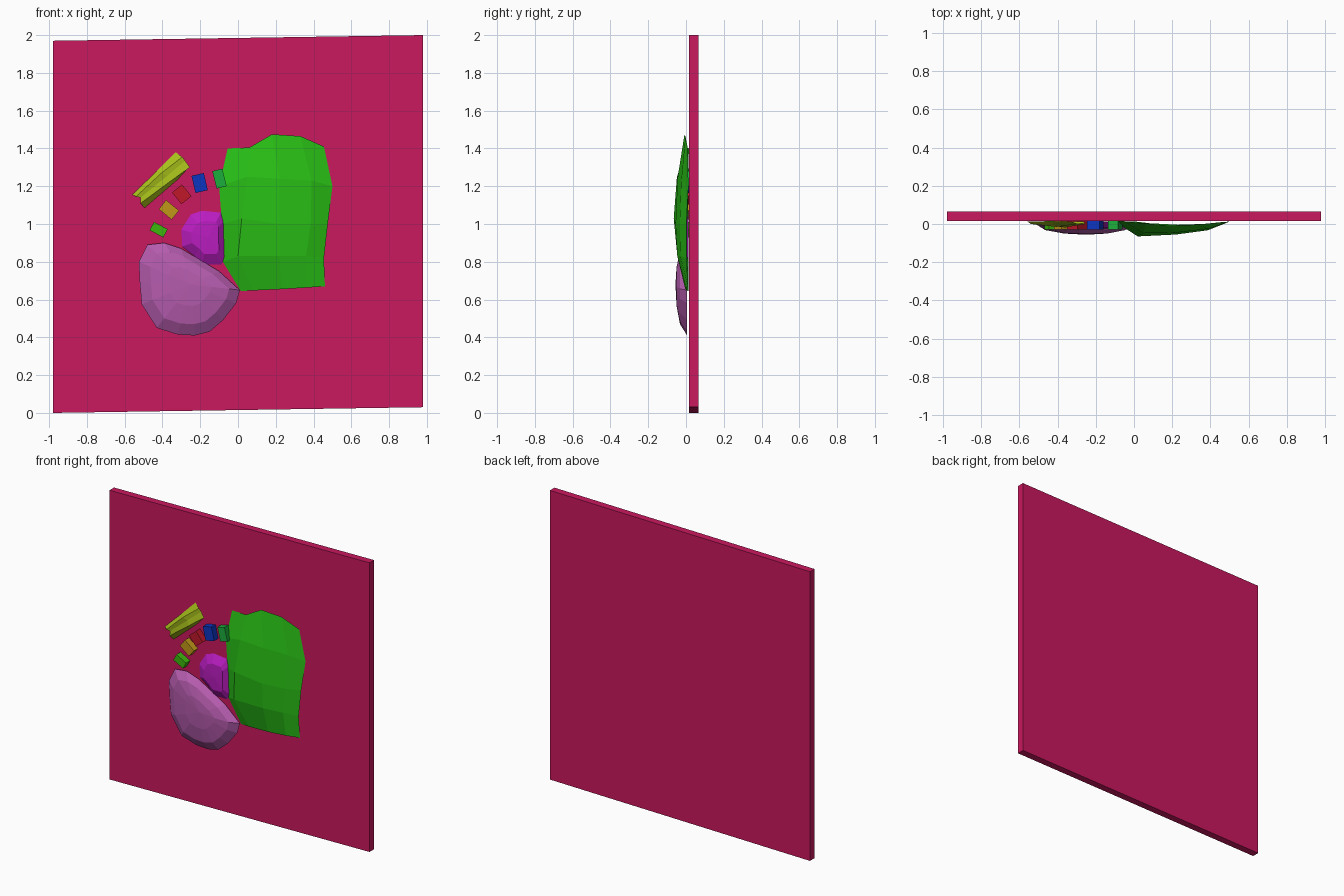
import bpy, bmesh, math
from mathutils import Matrix

if "Cube" in bpy.data.objects:
    bpy.data.objects.remove(bpy.data.objects["Cube"])

WALL_Y = 0.016


def make(name, bm, rgb):
    bmesh.ops.recalc_face_normals(bm, faces=bm.faces)
    if sum(f.normal.y for f in bm.faces) > 0.01 and name != "wall_panel":
        bmesh.ops.reverse_faces(bm, faces=bm.faces)
    me = bpy.data.meshes.new(name)
    bm.to_mesh(me)
    bm.free()
    ob = bpy.data.objects.new(name, me)
    bpy.context.collection.objects.link(ob)
    mat = bpy.data.materials.new(name + "_paint")
    mat.diffuse_color = [(c / 255) ** 2.2 for c in rgb] + [1]
    mat.use_nodes = True
    mat.node_tree.nodes["Principled BSDF"].inputs["Base Color"].default_value = mat.diffuse_color
    me.materials.append(mat)
    return ob


def sheet(name, rows, rgb):
    """Faceted shell from rows of (x, z, y) points."""
    bm = bmesh.new()
    v = [[bm.verts.new((x, y, z)) for x, z, y in r] for r in rows]
    for a, b in zip(v, v[1:]):
        for i in range(len(a) - 1):
            bm.faces.new((a[i], a[i + 1], b[i + 1], b[i]))
    return make(name, bm, rgb)


def dome(name, outline, centre, rings, peak, rgb):
    """Faceted mound: outline shrunk towards centre at rising heights."""
    bm = bmesh.new()
    cx, cz = centre
    v = [[bm.verts.new((cx + (x - cx) * s, y, cz + (z - cz) * s)) for x, z in outline]
         for s, y in rings]
    n = len(outline)
    for a, b in zip(v, v[1:]):
        for i in range(n):
            j = (i + 1) % n
            bm.faces.new((a[i], a[j], b[j], b[i]))
    top = bm.verts.new((cx, peak, cz))
    for i in range(n):
        bm.faces.new((v[-1][i], v[-1][(i + 1) % n], top))
    return make(name, bm, rgb)


# Wall panel with slightly slanted top and bottom
bm = bmesh.new()
f = bm.faces.new([bm.verts.new((x, WALL_Y, z)) for x, z in
                  ((-.98, 0), (.98, .03), (.98, 2), (-.98, 1.97))])
ext = bmesh.ops.extrude_face_region(bm, geom=[f])
bmesh.ops.translate(bm, vec=(0, 0.049, 0),
                    verts=[g for g in ext["geom"] if isinstance(g, bmesh.types.BMVert)])
make("wall_panel", bm, (200, 30, 95))

# Large green hold
sheet("large_green_hold", [
    [(-.055, 1.40, .015), (.06, 1.405, .003), (.18, 1.475, -.008), (.33, 1.465, -.003), (.455, 1.41, .008)],
    [(-.10, 1.20, .012), (.05, 1.25, -.048), (.22, 1.24, -.045), (.39, 1.23, -.025), (.50, 1.20, .013)],
    [(-.085, 1.0, .01), (.02, 1.03, -.065), (.22, 1.0, -.055), (.385, 1.0, -.033), (.475, 1.0, .002)],
    [(-.08, .80, .012), (.0, .83, -.045), (.22, .83, -.046), (.36, .83, -.03), (.455, .82, .003)],
    [(.015, .645, .012), (.08, .648, .004), (.23, .655, -.004), (.36, .663, .0), (.46, .67, .01)],
], (45, 190, 28))

# Rounded pink hold
dome("pink_hold", [
    (-.48, .89), (-.39, .90), (-.30, .87), (-.20, .81), (-.10, .75), (.01, .65),
    (-.01, .58), (-.08, .49), (-.15, .43), (-.23, .41), (-.32, .415), (-.43, .45),
    (-.51, .575), (-.52, .69), (-.525, .80)],
    (-.25, .68), [(1, .006), (.78, -.032), (.42, -.05)], -.056, (180, 92, 172))

# Small magenta hold
dome("magenta_hold", [
    (-.30, .97), (-.25, 1.05), (-.19, 1.07), (-.09, 1.06), (-.07, 1.02),
    (-.065, .82), (-.09, .785), (-.19, .785), (-.23, .83), (-.295, .88)],
    (-.16, .93), [(1, .013), (.62, -.02)], -.024, (184, 34, 190))

# Long ridged yellow hold
sheet("yellow_ridged_hold", [
    [(-.56, 1.155, .014), (-.43, 1.28, .012), (-.33, 1.38, .014)],
    [(-.54, 1.145, .0), (-.405, 1.27, -.015), (-.295, 1.355, .0)],
    [(-.515, 1.14, .002), (-.375, 1.255, -.01), (-.28, 1.335, .004)],
    [(-.515, 1.11, .0), (-.36, 1.225, -.018), (-.255, 1.30, .0)],
    [(-.495, 1.085, .014), (-.32, 1.235, .012), (-.265, 1.295, .014)],
], (166, 190, 32))

# Arc of small block holds: name, x, z, width, length, turn, colour
for name, x, z, w, l, turn, rgb in (
        ("green", -.098, 1.24, .055, .095, 14, (34, 172, 62)),
        ("blue", -.203, 1.217, .067, .093, 13, (20, 56, 190)),
        ("red", -.298, 1.157, .068, .08, 39, (190, 30, 45)),
        ("orange", -.366, 1.075, .062, .088, 51, (192, 150, 30)),
        ("lime", -.42, .97, .05, .082, 62, (64, 182, 20))):
    front = -.028
    bm = bmesh.new()
    m = (Matrix.Translation((x, (front + WALL_Y) / 2, z))
         @ Matrix.Rotation(-math.radians(turn), 4, 'Y')
         @ Matrix.Diagonal((w, WALL_Y - front, l, 1)))
    bmesh.ops.create_cube(bm, size=1, matrix=m)
    make(name + "_block_hold", bm, rgb)
